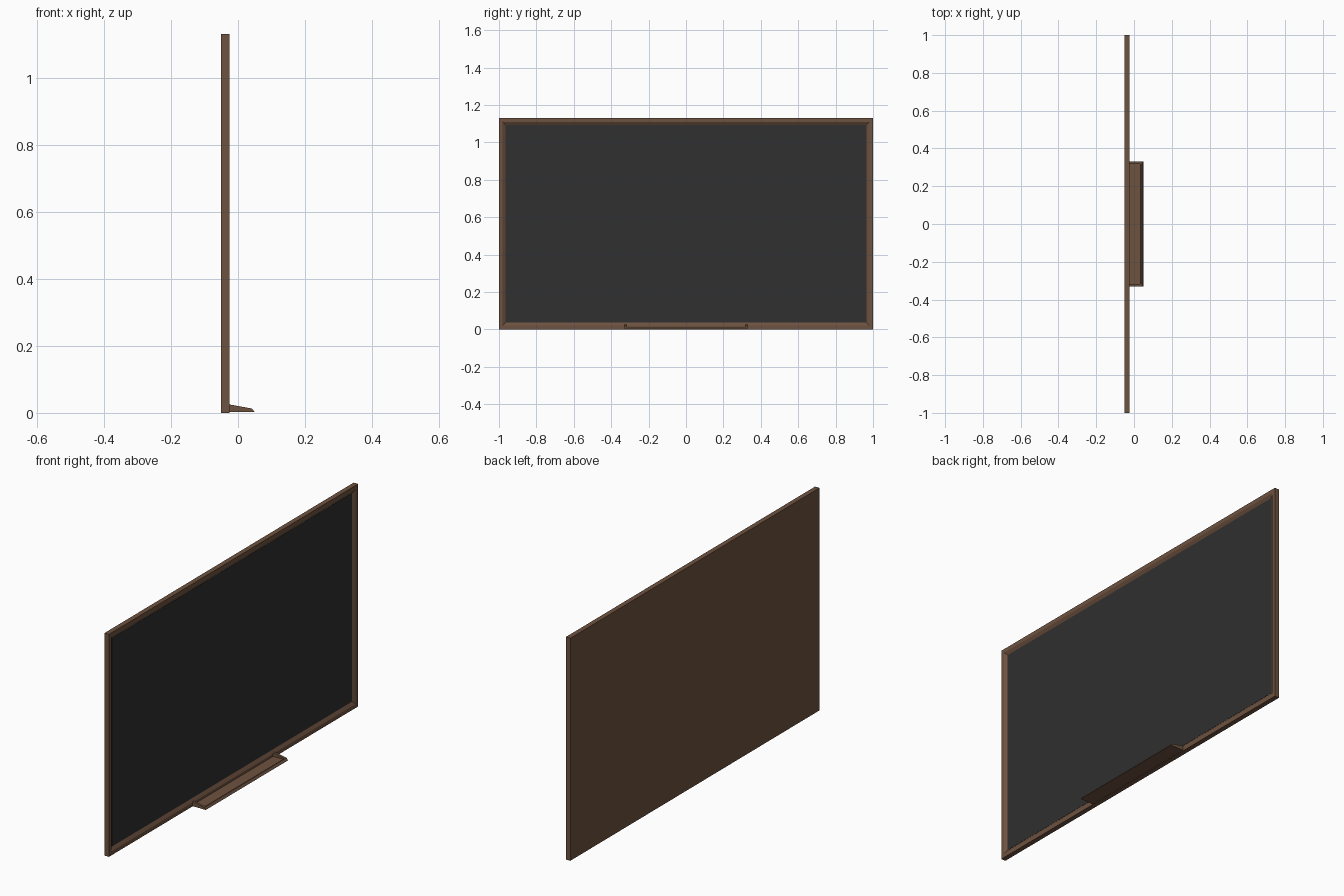
import bpy, bmesh

if "Cube" in bpy.data.objects:
    bpy.data.objects.remove(bpy.data.objects["Cube"])

H = 1.13          # board height
XB, XF = -0.05, -0.025   # back and front of the frame


def material(name, rgb):
    m = bpy.data.materials.new(name)
    m.diffuse_color = (*rgb, 1)
    m.use_nodes = True
    m.node_tree.nodes["Principled BSDF"].inputs["Base Color"].default_value = m.diffuse_color
    return m


wood = material("brown wood", (0.153, 0.084, 0.050))
slate = material("dark slate", (0.029, 0.029, 0.029))


def finish(name, bm, mat):
    bmesh.ops.recalc_face_normals(bm, faces=bm.faces)
    me = bpy.data.meshes.new(name)
    bm.to_mesh(me)
    bm.free()
    me.materials.append(mat)
    ob = bpy.data.objects.new(name, me)
    bpy.context.collection.objects.link(ob)
    return ob


def rect(bm, inset, x):
    a, b, c = 1 - inset, inset, H - inset
    return [bm.verts.new((x, y, z)) for y, z in ((-a, b), (a, b), (a, c), (-a, c))]


def rings(name, steps, mat):
    """Nested rectangles (inset, x) bridged together, both ends capped."""
    bm = bmesh.new()
    loops = [rect(bm, *s) for s in steps]
    for p, q in zip(loops, loops[1:]):
        for i in range(4):
            j = (i + 1) % 4
            bm.faces.new((p[i], p[j], q[j], q[i]))
    bm.faces.new(loops[0])
    bm.faces.new(loops[-1])
    return finish(name, bm, mat)


def prism(name, profile, y0, y1, mat):
    """Extrude an (x, z) profile along y."""
    bm = bmesh.new()
    f = bm.faces.new([bm.verts.new((x, y0, z)) for x, z in profile])
    ext = bmesh.ops.extrude_face_region(bm, geom=[f])
    for v in ext["geom"]:
        if isinstance(v, bmesh.types.BMVert):
            v.co.y = y1
    return finish(name, bm, mat)


# Frame with flat rim, sloping inner edge and closed back
rings("frame", [(0, XB), (0, XF), (0.020, XF), (0.036, -0.035)], wood)

# Writing surface, a thin plate set in the recess
rings("writing_surface", [(0.036, -0.036), (0.036, -0.034)], slate)

# Chalk tray: floor, front lip and two tapered end walls
W, T = 0.33, 0.012
prism("tray_floor", [(XF, 0.002), (0.042, 0.002), (0.042, 0.007), (XF, 0.007)],
      -W + T, W - T, wood)
prism("tray_lip", [(0.034, 0.002), (0.05, 0.002), (0.042, 0.013), (0.036, 0.013)],
      -W + T, W - T, wood)
side = [(XF, 0.002), (0.05, 0.002), (0.042, 0.013), (XF, 0.025)]
for label, s in (("left", -1), ("right", 1)):
    prism(f"tray_{label}_end", side, s * (W - T), s * W, wood)
